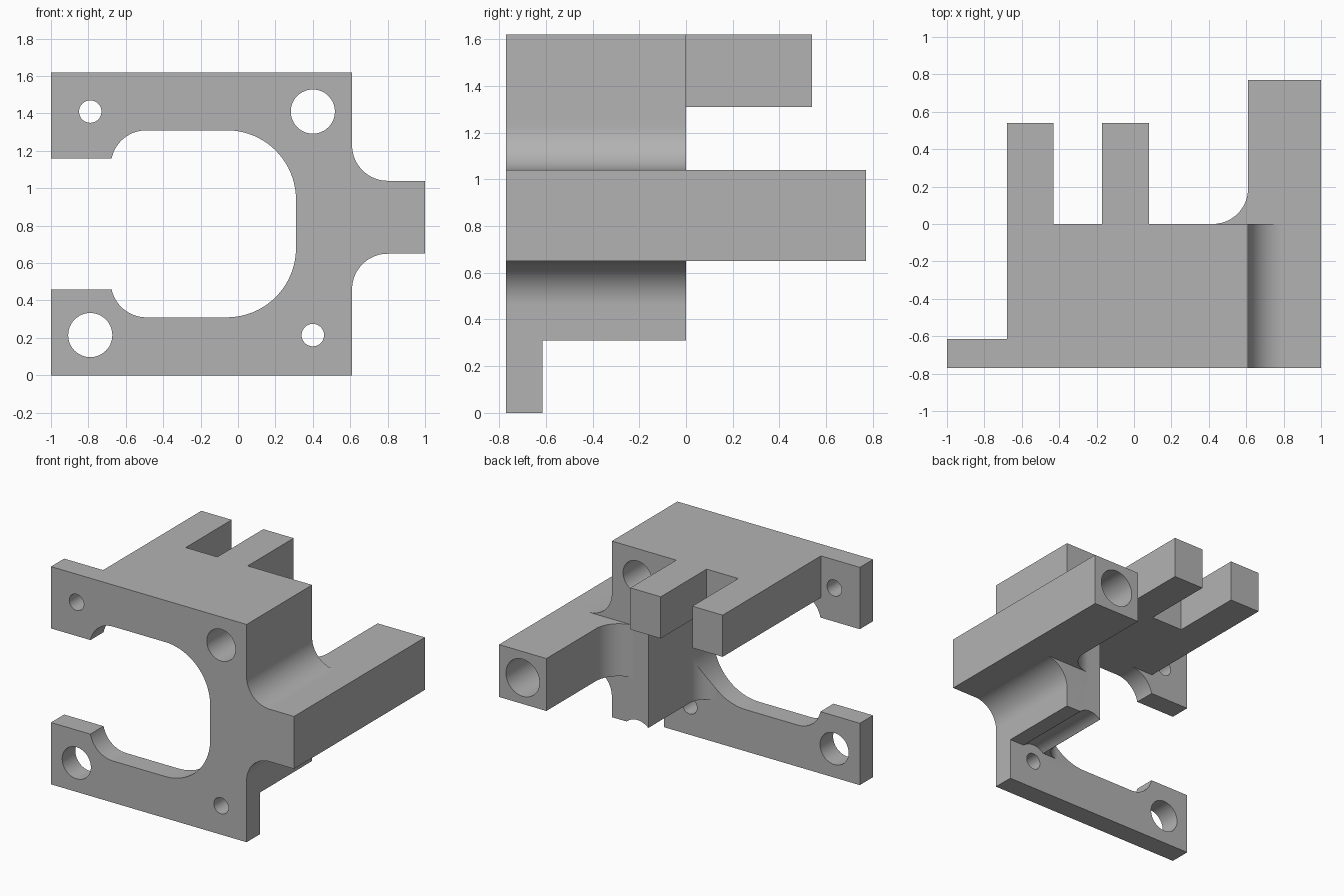
import bpy, bmesh, math

cube = bpy.data.objects.get("Cube")
if cube:
    bpy.data.objects.remove(cube, do_unlink=True)

steel = bpy.data.materials.new("plain_grey")
steel.use_nodes = True
GREY = (0.45, 0.45, 0.45, 1)
steel.diffuse_color = GREY
steel.node_tree.nodes["Principled BSDF"].inputs["Base Color"].default_value = GREY


def arc(cx, cy, r, a0, a1, n=20):
    """Points on an arc, angles in degrees."""
    angles = [math.radians(a0 + (a1 - a0) * i / n) for i in range(n + 1)]
    return [(cx + r * math.cos(a), cy + r * math.sin(a)) for a in angles]


def prism(name, pts, lo, hi, along="y"):
    """Extrude an outline: (x, z) along y, or (x, y) along z."""
    def place(p, d):
        return (p[0], d, p[1]) if along == "y" else (p[0], p[1], d)
    bm = bmesh.new()
    a = [bm.verts.new(place(p, lo)) for p in pts]
    b = [bm.verts.new(place(p, hi)) for p in pts]
    bm.faces.new(a)
    bm.faces.new(b)
    for i in range(len(pts)):
        j = (i + 1) % len(pts)
        bm.faces.new((a[i], a[j], b[j], b[i]))
    bmesh.ops.recalc_face_normals(bm, faces=bm.faces)
    mesh = bpy.data.meshes.new(name)
    bm.to_mesh(mesh)
    bm.free()
    mesh.materials.append(steel)
    obj = bpy.data.objects.new(name, mesh)
    bpy.context.collection.objects.link(obj)
    return obj


def box(name, x0, x1, z0, z1, y0, y1):
    return prism(name, [(x0, z0), (x1, z0), (x1, z1), (x0, z1)], y0, y1)


def cylinder(name, x, z, r, y0, y1):
    return prism(name, arc(x, z, r, 0, 360, 48)[:-1], y0, y1)


def combine(target, tool, operation):
    """Apply a boolean and discard the tool object."""
    mod = target.modifiers.new("join", "BOOLEAN")
    mod.operation = operation
    mod.solver = "EXACT"
    mod.object = tool
    bpy.context.view_layer.update()
    bpy.context.view_layer.objects.active = target
    bpy.ops.object.modifier_apply(modifier=mod.name)
    bpy.data.objects.remove(tool, do_unlink=True)


FRONT, PLATE, BACK = -0.77, -0.615, 0.0
TOP, SIDE, LEDGE = 1.62, 0.61, -0.68
R = 0.19

# Shared outlines: side boss with its two fillets, and the rounded opening
boss = (arc(0.8, 0.46, R, 180, 90) + [(1, 0.65), (1, 1.04)]
        + arc(0.8, 1.23, R, 270, 180))
opening = ([(LEDGE, 0.46)] + arc(-0.49, 0.5, R, 192, 270)
           + arc(-0.06, 0.68, 0.37, 270, 360) + arc(-0.06, 0.94, 0.37, 0, 90)
           + arc(-0.49, 1.12, R, 90, 168) + [(LEDGE, 1.16)])

# Front plate, a C-shaped outline
bracket = prism("bracket", [(-1, 0), (SIDE, 0)] + boss + [(SIDE, TOP), (-1, TOP), (-1, 1.16)]
                + opening[::-1] + [(-1, 0.46)], FRONT, PLATE)

# Top slab and side wall behind the plate
body = prism("body", [(0.31, 0.31), (SIDE, 0.31)] + boss
             + [(SIDE, TOP), (LEDGE, TOP), (LEDGE, 1.31), (0.31, 1.31)], -0.68, BACK)
combine(bracket, body, "UNION")

# Fillet between wall and plate, trimmed by the opening
web = prism("wall_fillet", arc(0.18, -0.485, 0.13, 0, -90)
            + [(0.18, -0.65), (0.36, -0.65), (0.36, -0.485)], 0.31, 1.31, "z")
combine(web, prism("opening_cutter", opening, -1, 0.1), "DIFFERENCE")
combine(bracket, web, "UNION")

# Long side arm with its blend onto the back of the wall
arm = prism("arm", [(0.42, -0.06)] + arc(0.42, R, R, -90, 0)
            + [(SIDE, 0.77), (1, 0.77), (1, -0.06)], 0.65, 1.04, "z")
combine(bracket, arm, "UNION")

# Two fingers at the back of the slab
for x in (LEDGE, -0.17):
    combine(bracket, box("finger", x, x + 0.25, 1.31, TOP, -0.06, 0.54), "UNION")

# Bores: x, z, radius, start, end (last two: screw groove and blind arm hole)
for bore in ((-0.79, 1.41, 0.06, -1, -0.5), (0.4, 0.215, 0.06, -1, -0.5),
             (-0.79, 0.215, 0.118, -1, -0.5), (0.4, 1.41, 0.118, -1, 0.2),
             (0.4, 0.215, 0.13, PLATE, 0.2), (0.805, 0.845, 0.138, 0, 1)):
    combine(bracket, cylinder("bore_cutter", *bore), "DIFFERENCE")

bpy.ops.object.select_all(action="DESELECT")
bracket.select_set(True)
bpy.context.view_layer.objects.active = bracket
bpy.ops.object.shade_smooth_by_angle(angle=math.radians(25))
